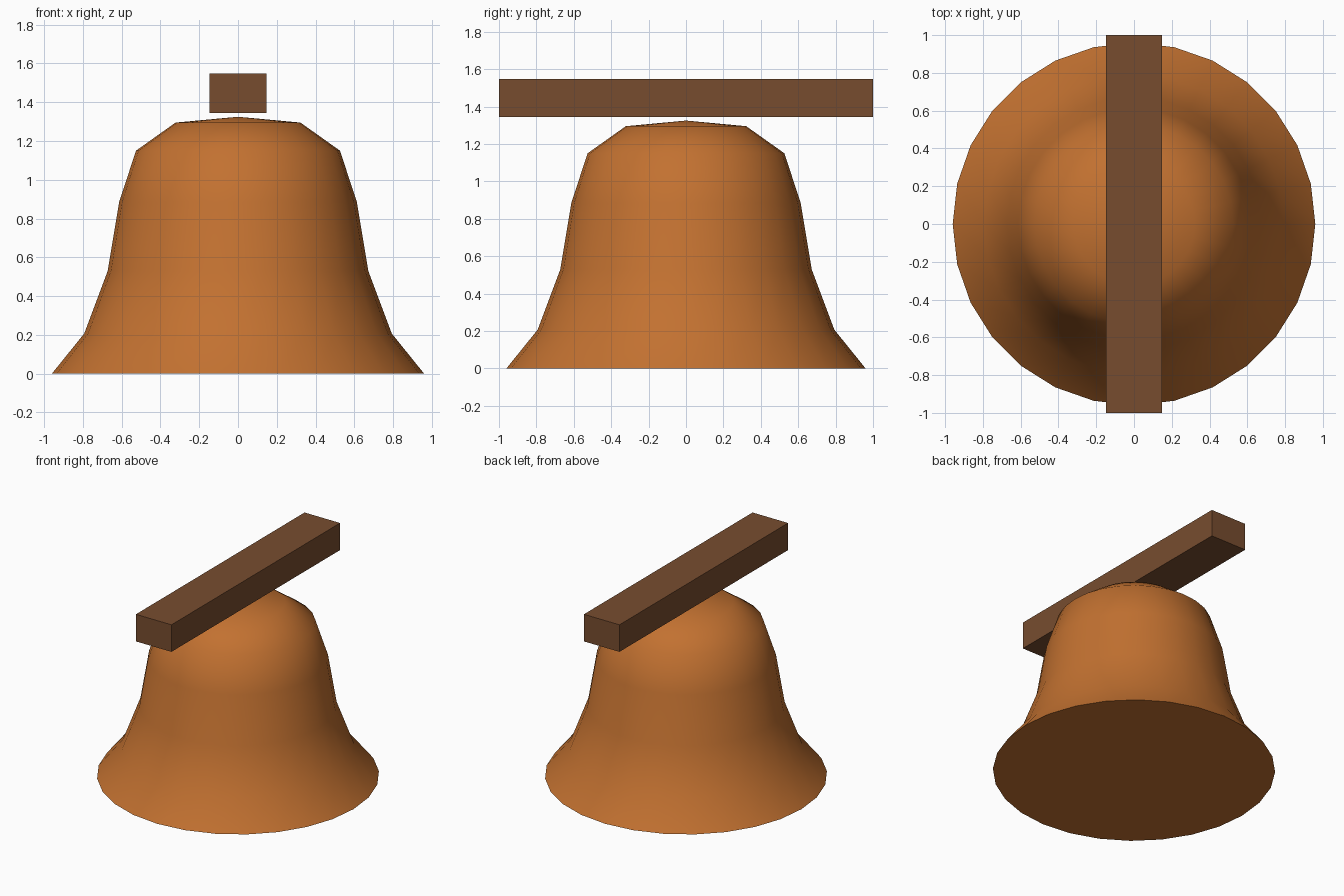
import bpy, bmesh, math

if "Cube" in bpy.data.objects:
    bpy.data.objects.remove(bpy.data.objects["Cube"])

def material(name, rgb):
    m = bpy.data.materials.new(name)
    m.diffuse_color = (*rgb, 1.0)
    m.use_nodes = True
    m.node_tree.nodes["Principled BSDF"].inputs["Base Color"].default_value = m.diffuse_color
    return m

bronze = material("bronze", (0.54, 0.165, 0.03))
wood = material("dark wood", (0.185, 0.073, 0.028))

# Bell: lathed profile (radius, height), closed flat underneath
SIDES = 28
profile = [(0.96, 0.0), (0.793, 0.207), (0.672, 0.53), (0.613, 0.885),
           (0.526, 1.15), (0.322, 1.295)]
bm = bmesh.new()
rings = []
for r, z in profile:
    rings.append([bm.verts.new((r * math.cos(2 * math.pi * i / SIDES),
                                r * math.sin(2 * math.pi * i / SIDES), z))
                  for i in range(SIDES)])
crown = bm.verts.new((0, 0, 1.325))
for i in range(SIDES):
    j = (i + 1) % SIDES
    for a, b in zip(rings, rings[1:]):
        bm.faces.new((a[i], a[j], b[j], b[i]))
    bm.faces.new((rings[-1][i], rings[-1][j], crown))
bm.faces.new(rings[0][::-1])
mesh = bpy.data.meshes.new("bell")
bm.to_mesh(mesh)
bm.free()
mesh.materials.append(bronze)
bell = bpy.data.objects.new("bell", mesh)
bpy.context.collection.objects.link(bell)
bpy.context.view_layer.objects.active = bell
bell.select_set(True)
bpy.ops.object.shade_smooth_by_angle(angle=math.radians(60))
bell.select_set(False)

# Beam: wooden bar running front to back just above the crown
bpy.ops.mesh.primitive_cube_add(size=1, location=(0, 0, 1.446))
beam = bpy.context.object
beam.name = "beam"
beam.scale = (0.295, 2.0, 0.203)
bpy.ops.object.transform_apply(location=False, rotation=False, scale=True)
beam.data.materials.append(wood)
